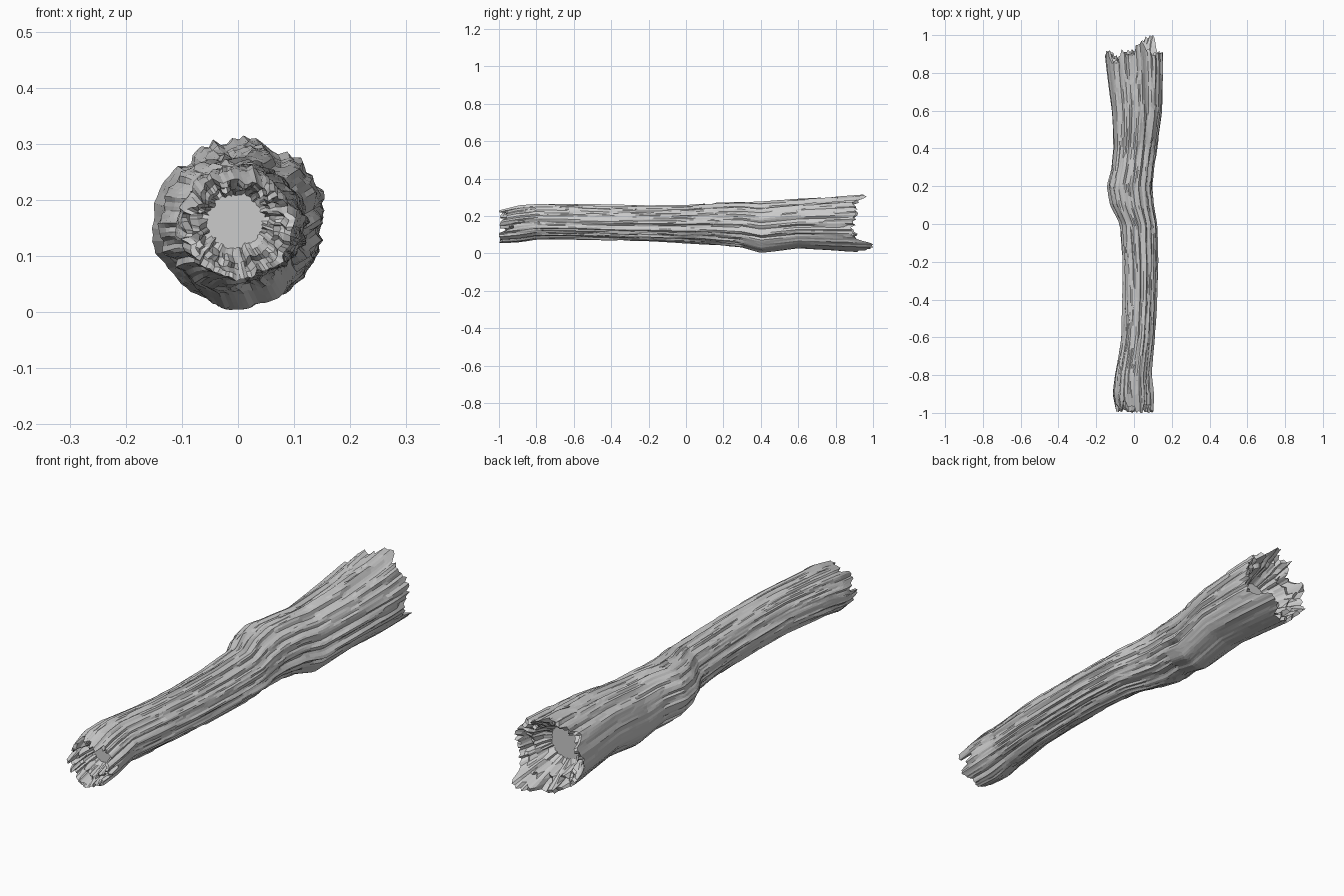
import bpy, bmesh, math, random
from mathutils import Vector, noise

if "Cube" in bpy.data.objects:
    bpy.data.objects.remove(bpy.data.objects["Cube"])

random.seed(7)
N, RINGS = 84, 84            # columns around, rings along the trunk

# trunk outline: y, left x, right x, bottom z, top z
OUTLINE = [
    (-1.0, -.09, .10, .06, .23), (-.9, -.11, .10, .063, .255),
    (-.8, -.10, .09, .078, .262), (-.6, -.065, .107, .075, .26),
    (-.4, -.055, .117, .07, .255), (-.2, -.06, .122, .068, .252),
    (0, -.075, .12, .06, .255), (.1, -.125, .105, .053, .265),
    (.2, -.145, .097, .043, .272), (.3, -.12, .105, .033, .275),
    (.4, -.11, .12, .004, .272), (.5, -.112, .135, .015, .28),
    (.6, -.117, .15, .028, .287), (.8, -.14, .156, .018, .30),
    (1.0, -.16, .15, .008, .318)]
# end raggedness: angle in degrees (0 = +x, 90 = up), y of the broken rim
BACK = [(0, .90), (30, .92), (55, .90), (66, .95), (82, .955), (92, .90),
        (115, .92), (135, .85), (160, .92), (180, .88), (205, .91),
        (230, .87), (262, .91), (280, .92), (298, 1.0), (315, .985),
        (328, .90), (360, .90)]


def interp(table, v):
    for a, b in zip(table, table[1:]):
        if v <= b[0]:
            t = max(0, (v - a[0]) / (b[0] - a[0]))
            return [p + (q - p) * t for p, q in zip(a[1:], b[1:])]
    return table[-1][1:]


back_end, front_end = [], []
for i in range(N):
    back_end.append(min(1.0, interp(BACK, i * 360 / N)[0] + random.uniform(-.02, .015)))
front_jag = [random.choice((-1, -.99, -.985, -.96, -.93)) for _ in range(N // 3 + 1)]
for i in range(N):
    front_end.append(max(-1, front_jag[i // 3] + random.uniform(-.008, .008)))

# bark plates: each column is split into long plates of random length and lift
plates = []
for i in range(N):
    col, level, left = [], 0, 0
    for j in range(RINGS + 1):
        if left <= 0:
            left = random.randint(3, 9)
            level = random.uniform(-.028, .028)
        col.append(level)
        left -= 1
    plates.append(col)


def surface(i, y, scale=1, lift=0):
    """Point of the trunk at column i and station y."""
    a = 2 * math.pi * i / N
    xl, xr, zb, zt = interp(OUTLINE, y)
    c, s = math.cos(a), math.sin(a)
    ridge = noise.noise(Vector((c * 2.6, s * 2.6, y * 1.1 + 3)))
    fine = noise.noise(Vector((c * 7, s * 7, y * 1.6 + 9)))
    deep = -abs(noise.noise(Vector((c * 4 + 5, s * 4, y * .9))))
    # smooth bare wood on the underside and left flank towards the back
    bare = .25 if y > .3 and (s < -.55 or c < -.75) else 1
    r = 1 + .05 * ridge + bare * (.07 * fine + .16 * deep + lift) + .02
    r *= scale
    return Vector(((xl + xr) / 2 + c * r * (xr - xl) / 2, y,
                   max(.001, (zb + zt) / 2 + s * r * (zt - zb) / 2)))


bm = bmesh.new()


def ring(points):
    return [bm.verts.new(p) for p in points]


def bridge(a, b):
    for i in range(N):
        k = (i + 1) % N
        bm.faces.new((a[i], a[k], b[k], b[i]))


# bark shell
shell = []
for j in range(RINGS + 1):
    t = j / RINGS
    shell.append(ring([surface(i, front_end[i] + (back_end[i] - front_end[i]) * t,
                               1, plates[i][j]) for i in range(N)]))
for a, b in zip(shell, shell[1:]):
    bridge(b, a)


# splintered broken ends, stepping in to a recessed flat core
def broken_end(rim, ends, sign, core, steps):
    prev = rim
    for scale, blend in steps:
        pts, group = [], 0
        for i in range(N):
            if i % 3 == 0:
                group = random.uniform(-.025, .025)
            y = ends[i] + (core - ends[i]) * blend + group * (blend < 1)
            y = max(-.995, min(.995, y))
            pts.append(surface(i, y, scale + random.uniform(-.025, .025)))
        nxt = ring(pts)
        if sign > 0:
            bridge(nxt, prev)
        else:
            bridge(prev, nxt)
        prev = nxt
    bm.faces.new(prev if sign > 0 else prev[::-1])


broken_end(shell[0], front_end, -1, -.87,
           ((.88, .08), (.80, .35), (.68, .5), (.60, .8), (.50, 1)))
broken_end(shell[-1], back_end, 1, .77,
           ((.90, .08), (.82, .35), (.70, .45), (.62, .75), (.48, 1)))

bmesh.ops.recalc_face_normals(bm, faces=bm.faces)
mesh = bpy.data.meshes.new("log_trunk")
bm.to_mesh(mesh)
bm.free()
trunk = bpy.data.objects.new("log_trunk", mesh)
bpy.context.collection.objects.link(trunk)
